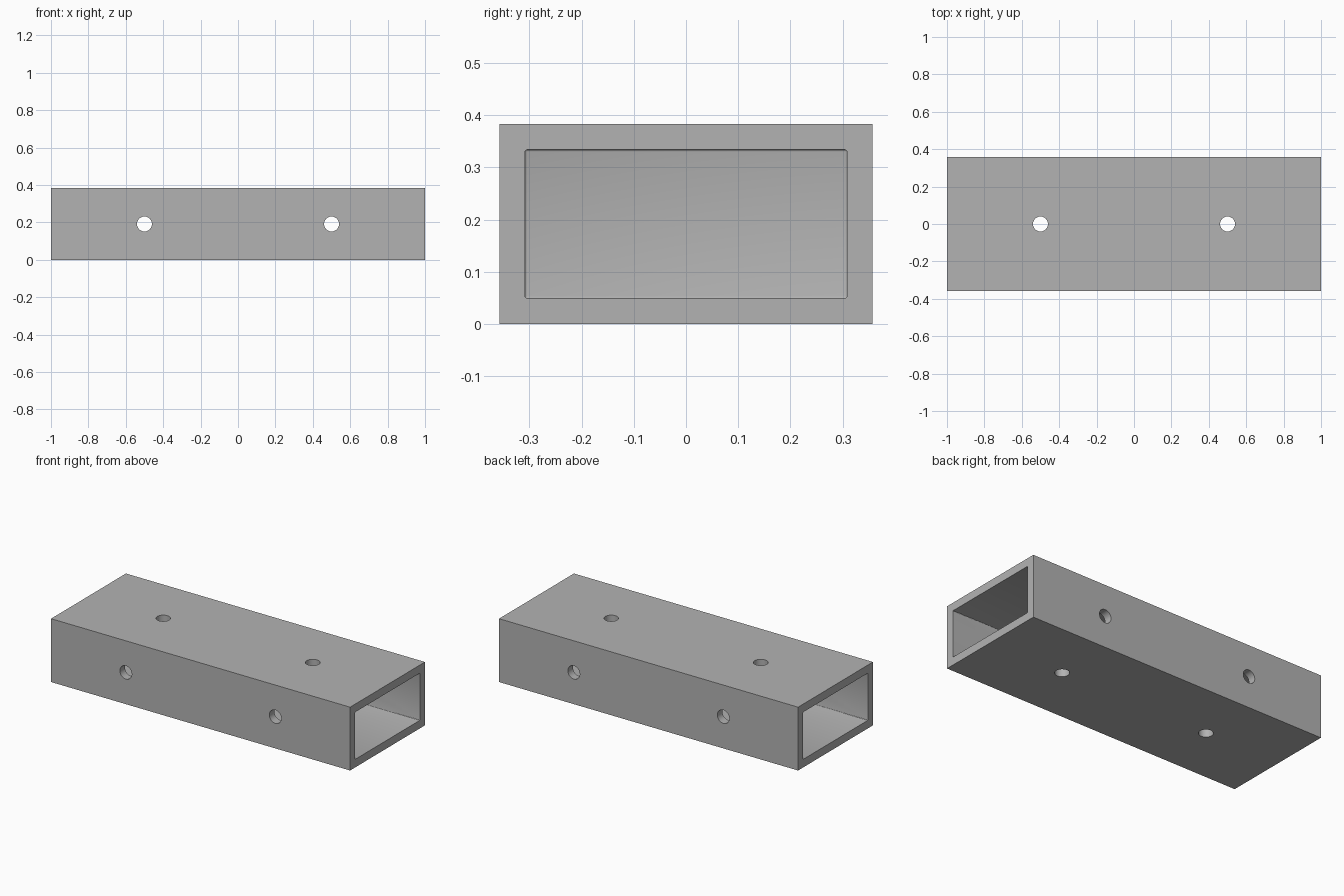
import bpy, math

cube = bpy.data.objects.get("Cube")
if cube:
    bpy.data.objects.remove(cube, do_unlink=True)

LENGTH, WIDTH, HEIGHT = 2.0, 0.715, 0.383
WALL, HOLE_RADIUS, HOLE_X = 0.049, 0.04, 0.5
MID = HEIGHT / 2

grey = bpy.data.materials.new("plain grey")
grey.use_nodes = True
colour = (0.45, 0.45, 0.45, 1)
grey.diffuse_color = colour
grey.node_tree.nodes["Principled BSDF"].inputs["Base Color"].default_value = colour


def box(name, size, location):
    bpy.ops.mesh.primitive_cube_add(size=1, location=location)
    ob = bpy.context.object
    ob.name = name
    ob.scale = size
    bpy.ops.object.transform_apply(location=False, rotation=False, scale=True)
    ob.data.materials.append(grey)
    return ob


def rod(name, location, rotation):
    bpy.ops.mesh.primitive_cylinder_add(vertices=48, radius=HOLE_RADIUS, depth=1.2,
                                        location=location, rotation=rotation)
    ob = bpy.context.object
    ob.name = name
    ob.data.materials.append(grey)
    return ob


def apply_modifier(ob, mod):
    bpy.context.view_layer.objects.active = ob
    bpy.ops.object.modifier_apply(modifier=mod.name)


def cut(ob, cutter):
    mod = ob.modifiers.new("cut", "BOOLEAN")
    mod.operation = "DIFFERENCE"
    mod.solver = "EXACT"
    mod.object = cutter
    apply_modifier(ob, mod)
    bpy.data.objects.remove(cutter, do_unlink=True)


# Rectangular sleeve
sleeve = box("sleeve", (LENGTH, WIDTH, HEIGHT), (0, 0, MID))

for side in (-1, 1):
    # Open socket at each end, leaving a stop wall in the middle
    inner, outer = WALL / 2, LENGTH / 2 + 0.1
    socket = box("socket_cutter",
                 (outer - inner, WIDTH - 2 * WALL, HEIGHT - 2 * WALL),
                 (side * (inner + outer) / 2, 0, MID))
    bevel = socket.modifiers.new("bevel", "BEVEL")
    bevel.width = 0.004
    bevel.segments = 3
    apply_modifier(socket, bevel)
    cut(sleeve, socket)

    # Screw holes through the top and bottom, and through the front and back
    cut(sleeve, rod("vertical_hole_cutter", (side * HOLE_X, 0, MID), (0, 0, 0)))
    cut(sleeve, rod("cross_hole_cutter", (side * HOLE_X, 0, MID), (math.pi / 2, 0, 0)))

# Round holes smooth, flat walls crisp
bpy.ops.object.select_all(action="DESELECT")
sleeve.select_set(True)
bpy.context.view_layer.objects.active = sleeve
bpy.ops.object.shade_smooth_by_angle(angle=math.radians(30))
